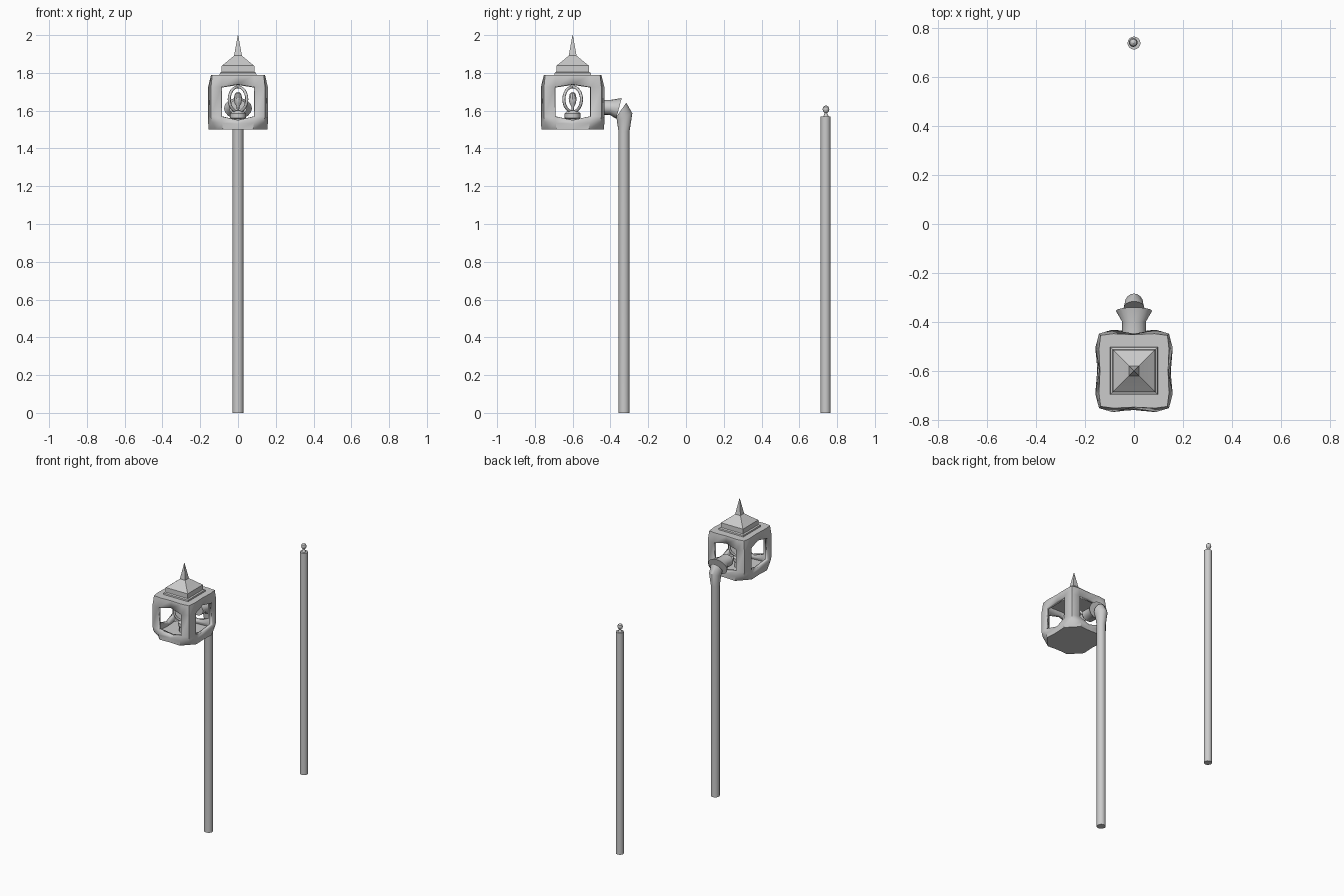
import bpy, bmesh, math
from mathutils import Vector

if "Cube" in bpy.data.objects:
    bpy.data.objects.remove(bpy.data.objects["Cube"])


def build(name, rings, skip=(), caps=True, angle=35):
    """Loft a stack of closed rings of equal length, optionally leaving openings."""
    bm = bmesh.new()
    vs = [[bm.verts.new(p) for p in r] for r in rings]
    n = len(vs[0])
    for k in range(len(vs) - 1):
        for i in range(n):
            if (k, i) not in skip:
                j = (i + 1) % n
                bm.faces.new((vs[k][i], vs[k][j], vs[k + 1][j], vs[k + 1][i]))
    if caps:
        bm.faces.new(vs[0][::-1])
        bm.faces.new(vs[-1])
    bmesh.ops.recalc_face_normals(bm, faces=bm.faces)
    me = bpy.data.meshes.new(name)
    bm.to_mesh(me)
    bm.free()
    ob = bpy.data.objects.new(name, me)
    bpy.context.collection.objects.link(ob)
    bpy.ops.object.select_all(action='DESELECT')
    ob.select_set(True)
    bpy.context.view_layer.objects.active = ob
    bpy.ops.object.shade_smooth_by_angle(angle=math.radians(angle))
    return ob


def ring(x, y, z, rx, ry=None, tilt=0, n=16, turn=0):
    """Ring of n points; tilt swings it about the x axis, raising its +y side."""
    ry = rx if ry is None else ry
    t = math.radians(tilt)
    out = []
    for i in range(n):
        a = 2 * math.pi * i / n + turn
        u, v = rx * math.cos(a), ry * math.sin(a)
        out.append((x + u, y + v * math.cos(t), z + v * math.sin(t)))
    return out


def square(z, half):
    return ring(0, CY, z, half * math.sqrt(2), n=4, turn=math.pi / 4)


CY = -0.6

# Main post with elbow, flared collar and short arm into the lantern
build("lamp_post", [
    ring(0, -0.328, 0, 0.029),
    ring(0, -0.328, 1.49, 0.029),
    ring(0, -0.325, 1.565, 0.038, 0.046, 27),
    ring(0, -0.342, 1.605, 0.042, 0.045, 55)])
build("lamp_arm", [
    ring(0, -0.355, 1.612, 0.074, 0.057, 75),
    ring(0, -0.40, 1.617, 0.048, 0.04, 88),
    ring(0, -0.46, 1.618, 0.048, 0.04, 90)])

# Plain post with a finial
build("plain_post", [ring(0, 0.739, z, 0.0265) for z in (0, 1.57)])
build("plain_post_finial", [ring(-0.003, 0.741, z, r, n=12) for z, r in (
    (1.57, 0.014), (1.588, 0.006), (1.596, 0.015), (1.608, 0.018),
    (1.62, 0.014), (1.627, 0.004))])


# Lantern body: 16-point rings (mid, window edge, corner, window edge per side)
def body_ring(mid, edge, corner):
    pts = []
    for q in range(4):
        c, s = round(math.cos(q * math.pi / 2)), round(math.sin(q * math.pi / 2))
        for x, y, z in ((mid[0], 0, mid[1]), edge, (corner[0], corner[0], corner[1]),
                        (edge[1], edge[0], edge[2])):
            pts.append(((x * c - y * s) * 0.94, CY + x * s + y * c, z))
    return pts


windows = {(2, i) for q in range(4) for i in (4 * q, (4 * q - 1) % 16)}
body = build("lantern_body", [
    body_ring((0.16, 1.50), (0.165, 0.085, 1.50), (0.125, 1.50)),
    body_ring((0.158, 1.53), (0.168, 0.09, 1.535), (0.148, 1.54)),
    body_ring((0.152, 1.55), (0.168, 0.095, 1.57), (0.152, 1.57)),
    body_ring((0.152, 1.74), (0.168, 0.095, 1.725), (0.152, 1.725)),
    body_ring((0.148, 1.79), (0.152, 0.09, 1.79), (0.145, 1.79))], skip=windows)
solid = body.modifiers.new("walls", 'SOLIDIFY')
solid.thickness = 0.025
solid.offset = -1

# Square stepped roof and spire
build("lantern_roof", [square(z, h) for z, h in (
    (1.785, 0.098), (1.80, 0.096), (1.805, 0.087), (1.838, 0.086),
    (1.86, 0.058), (1.892, 0.02))])
build("lantern_spire", [square(z, h) for z, h in ((1.89, 0.021), (2.0, 0.001))])

# Bulb: socket, crossed oval glass ribs and filament
build("bulb_socket", [ring(0, CY, z, r, n=12) for z, r in (
    (1.51, 0.034), (1.555, 0.034), (1.562, 0.042), (1.585, 0.042), (1.60, 0.025))])
for k in range(2):
    bpy.ops.mesh.primitive_torus_add(major_radius=0.066, minor_radius=0.008,
                                     major_segments=24, minor_segments=8,
                                     location=(0, CY, 1.66),
                                     rotation=(math.pi / 2, 0, math.pi / 4 + k * math.pi / 2))
    bpy.context.object.name = f"bulb_rib_{k + 1}"
    bpy.ops.object.shade_smooth()
build("bulb_filament", [ring(0, CY, z, r, n=10) for z, r in (
    (1.59, 0.006), (1.62, 0.007), (1.64, 0.018), (1.665, 0.022), (1.69, 0.016), (1.70, 0.004))])
